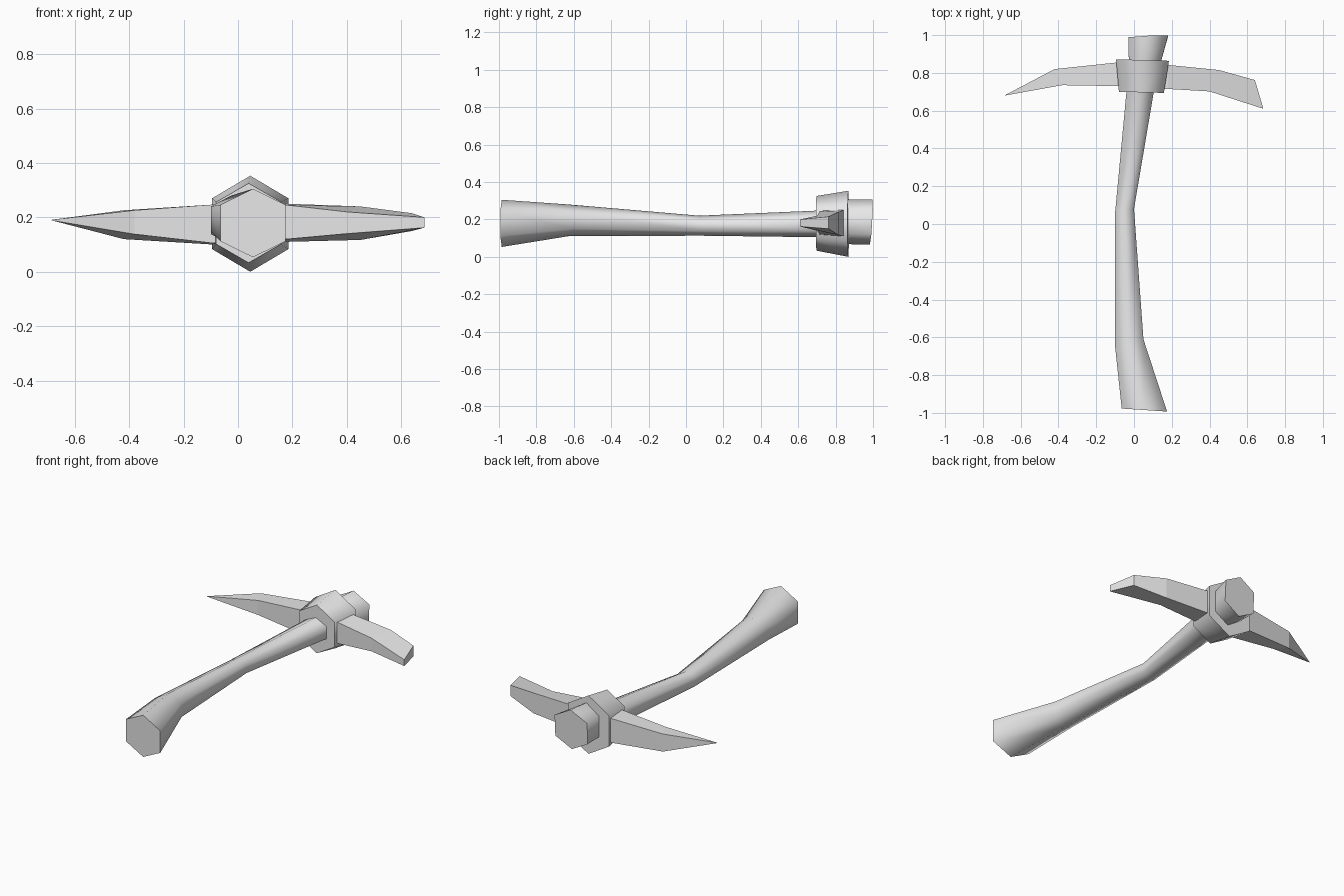
import bpy, bmesh, math

cube = bpy.data.objects.get("Cube")
if cube:
    bpy.data.objects.remove(cube, do_unlink=True)

grey = bpy.data.materials.new("plain_grey")
grey.use_nodes = True
grey.diffuse_color = (0.8, 0.8, 0.8, 1)
grey.node_tree.nodes["Principled BSDF"].inputs["Base Color"].default_value = (0.8, 0.8, 0.8, 1)


def loft(name, rings, smooth=None):
    """Skin matching rings of points and cap both ends."""
    bm = bmesh.new()
    loops = [[bm.verts.new(p) for p in ring] for ring in rings]
    n = len(loops[0])
    for a, b in zip(loops, loops[1:]):
        for i in range(n):
            j = (i + 1) % n
            bm.faces.new((a[i], a[j], b[j], b[i]))
    bm.faces.new(loops[0])
    bm.faces.new(loops[-1])
    bmesh.ops.remove_doubles(bm, verts=bm.verts, dist=1e-5)
    bmesh.ops.recalc_face_normals(bm, faces=bm.faces)
    mesh = bpy.data.meshes.new(name)
    bm.to_mesh(mesh)
    bm.free()
    mesh.materials.append(grey)
    obj = bpy.data.objects.new(name, mesh)
    bpy.context.collection.objects.link(obj)
    if smooth:
        bpy.ops.object.select_all(action='DESELECT')
        obj.select_set(True)
        bpy.context.view_layer.objects.active = obj
        bpy.ops.object.shade_smooth_by_angle(angle=math.radians(smooth))
    return obj


def hexagon(y, x0, x1, z0, z1, tilt_x=0, tilt_z=0):
    """Hexagon with points up and down; tilts shift y at the right and the top."""
    cx, cz, hx, hz = (x0 + x1) / 2, (z0 + z1) / 2, (x1 - x0) / 2, (z1 - z0) / 2
    corners = [(0, 1), (1, .53), (1, -.53), (0, -1), (-1, -.53), (-1, .53)]
    return [(cx + u * hx, y + u * tilt_x + v * tilt_z, cz + v * hz) for u, v in corners]


# Curved wooden handle, flared at both ends
loft("handle", [
    hexagon(-0.985, -0.065, 0.175, 0.053, 0.305, -0.008),
    hexagon(-0.63, -0.10, 0.05, 0.11, 0.28, 0.02),
    hexagon(0.07, -0.10, 0.0, 0.113, 0.22, 0.01),
    hexagon(0.70, -0.04, 0.105, 0.105, 0.247),
    hexagon(0.85, -0.027, 0.14, 0.068, 0.305),
    hexagon(0.99, -0.03, 0.18, 0.065, 0.307, 0.005, 0.007),
], smooth=65)

# Flared collar around the handle
loft("collar", [
    hexagon(0.697, -0.08, 0.158, 0.033, 0.325, -0.003),
    hexagon(0.868, -0.095, 0.185, 0.0, 0.353, -0.004),
], smooth=65)


def blade_ring(front, back):
    """Four-sided section from (x, y, z low, z high) at front and back edges."""
    (fx, fy, f0, f1), (bx, by, b0, b1) = front, back
    return [(fx, fy, f0), (fx, fy, f1), (bx, by, b1), (bx, by, b0)]


# Broad chisel blade on the model's left
loft("chisel_blade", [
    blade_ring((0.06, 0.72, 0.12, 0.25), (0.06, 0.855, 0.108, 0.25)),
    blade_ring((0.18, 0.715, 0.12, 0.245), (0.18, 0.842, 0.11, 0.25)),
    blade_ring((0.40, 0.702, 0.14, 0.22), (0.45, 0.815, 0.117, 0.24)),
    blade_ring((0.685, 0.61, 0.162, 0.20), (0.64, 0.762, 0.150, 0.215)),
])

# Pointed spike on the model's right
loft("spike_blade", [
    blade_ring((0.04, 0.73, 0.10, 0.25), (0.04, 0.865, 0.10, 0.25)),
    blade_ring((-0.09, 0.73, 0.105, 0.247), (-0.09, 0.855, 0.10, 0.247)),
    blade_ring((-0.38, 0.735, 0.138, 0.226), (-0.42, 0.82, 0.12, 0.226)),
    blade_ring((-0.685, 0.68, 0.189, 0.191), (-0.685, 0.681, 0.189, 0.191)),
])
